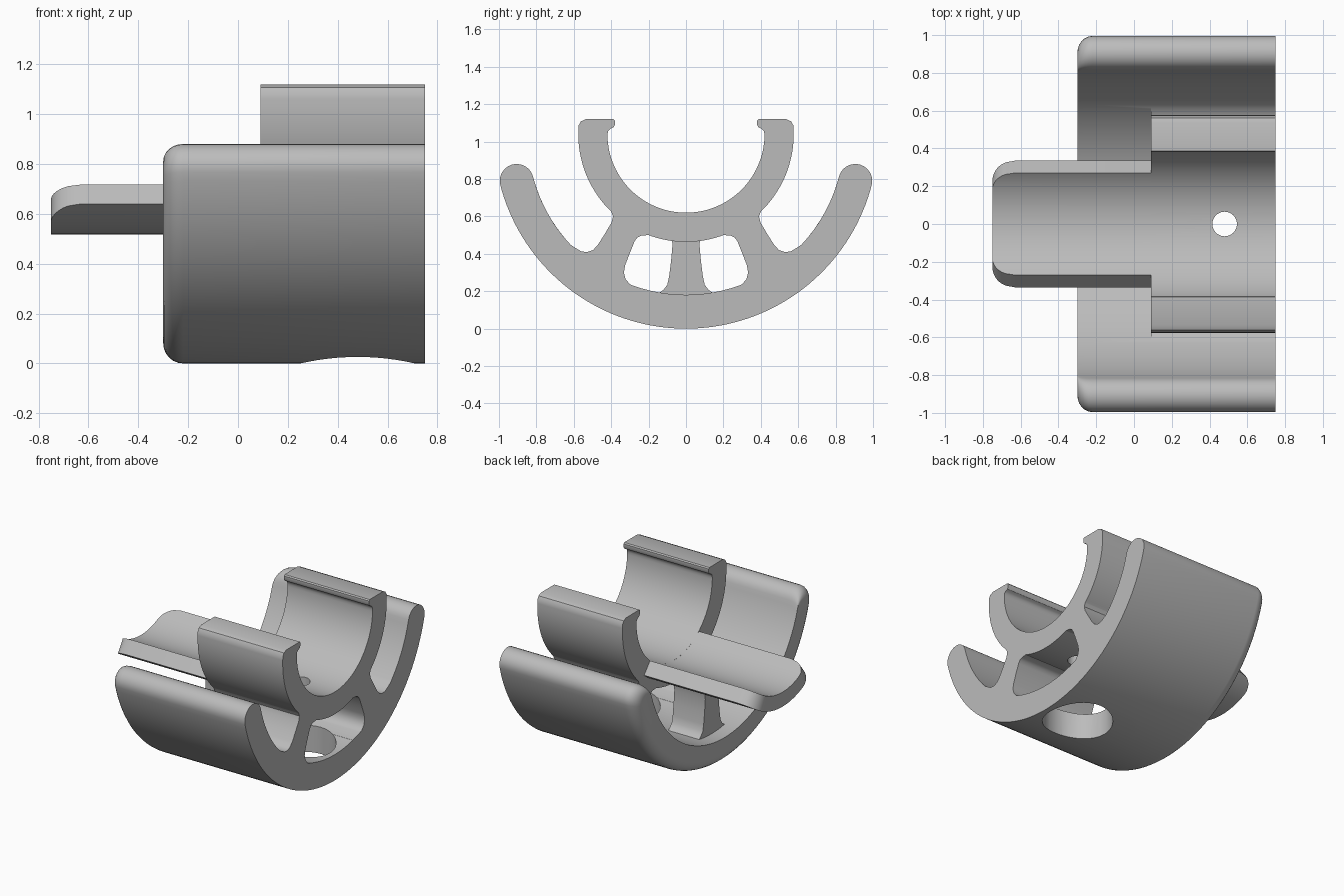
import bpy, bmesh, math
from mathutils import Vector

if "Cube" in bpy.data.objects:
    bpy.data.objects.remove(bpy.data.objects["Cube"])

grey = bpy.data.materials.new("plain grey")
grey.diffuse_color = (0.5, 0.5, 0.5, 1)
grey.use_nodes = True
grey.node_tree.nodes["Principled BSDF"].inputs["Base Color"].default_value = grey.diffuse_color


def make(name, bm):
    bmesh.ops.recalc_face_normals(bm, faces=bm.faces[:])
    me = bpy.data.meshes.new(name)
    bm.to_mesh(me)
    bm.free()
    ob = bpy.data.objects.new(name, me)
    bpy.context.collection.objects.link(ob)
    me.materials.append(grey)
    return ob


def loft(name, sections):
    """Skin a list of (x, [(y, z), ...]) sections and cap both ends."""
    bm = bmesh.new()
    rings = [[bm.verts.new((x, y, z)) for y, z in pts] for x, pts in sections]
    n = len(rings[0])
    for a, b in zip(rings, rings[1:]):
        for i in range(n):
            j = (i + 1) % n
            bm.faces.new((a[i], a[j], b[j], b[i]))
    bm.faces.new(rings[0])
    bm.faces.new(rings[-1])
    return make(name, bm)


def arc(r, cz, a0, a1, n):
    """Arc points, angle in degrees measured from straight down."""
    out = []
    for i in range(n + 1):
        a = math.radians(a0 + (a1 - a0) * i / n)
        out.append((r * math.sin(a), cz - r * math.cos(a)))
    return out


def mirrored(half):
    """Close a half profile that starts and ends on y = 0."""
    return half + [(-y, z) for y, z in reversed(half[1:-1])]


def boolean(target, other, op):
    m = target.modifiers.new("bool", 'BOOLEAN')
    m.operation, m.object, m.solver = op, other, 'EXACT'
    bpy.ops.object.select_all(action='DESELECT')
    bpy.context.view_layer.objects.active = target
    target.select_set(True)
    bpy.ops.object.modifier_apply(modifier=m.name)
    bpy.data.objects.remove(other)


# Outer shell: thick arc with round tips, outer edge rounded at the back end
SC, RI, RO, ROUND = 1.026, 0.845, 1.026, 0.08


def shell_section(inset):
    ro = RO - inset
    m, h = (RI + ro) / 2, (ro - RI) / 2
    tip = 75.4 - math.degrees(inset * 0.5 / m)
    a = math.radians(tip)
    rad, tan = Vector((math.sin(a), -math.cos(a))), Vector((math.cos(a), math.sin(a)))
    c = Vector((0, SC)) + rad * m
    cap = []
    for i in range(1, 12):
        s = math.pi * i / 12
        cap.append(tuple(c + h * (math.cos(s) * rad + math.sin(s) * tan)))
    return mirrored(arc(ro, SC, 0, tip, 36) + cap + arc(RI, SC, tip, 0, 36))


sections = []
for i in range(7):
    t = math.pi / 2 * i / 6
    sections.append((-0.3 + ROUND * (1 - math.cos(t)), shell_section(ROUND * (1 - math.sin(t)))))
sections.append((0.75, shell_section(0)))
body = loft("holder_body", sections)

# Inner cradle with hooked lips
CC = 1.04
lip = [(0.575, 1.085), (0.562, 1.108), (0.535, 1.12), (0.387, 1.12), (0.38, 1.112),
       (0.38, 1.09), (0.388, 1.076), (0.405, 1.068), (0.415, 1.058)]
cradle_pts = mirrored(arc(0.576, CC, 0, 92, 40) + lip + arc(0.42, CC, 90, 0, 40))
cradle = loft("cradle", [(0.09, cradle_pts), (0.75, cradle_pts)])

# Side webs joining cradle and shell, with filleted outlines
web_pts = [(0.45, 0.70), (0.425, 0.657), (0.40, 0.625), (0.39, 0.60), (0.398, 0.568),
           (0.435, 0.505), (0.47, 0.45), (0.497, 0.42), (0.53, 0.409), (0.56, 0.413),
           (0.595, 0.434), (0.65, 0.47), (0.60, 0.36), (0.40, 0.22), (0.18, 0.15),
           (0.20, 0.206), (0.26, 0.22), (0.30, 0.237), (0.323, 0.265), (0.332, 0.30),
           (0.325, 0.34), (0.30, 0.405), (0.275, 0.467), (0.26, 0.487), (0.24, 0.497),
           (0.205, 0.50), (0.18, 0.52), (0.30, 0.60), (0.42, 0.70)]
webs = []
for side, s in (("left", -1), ("right", 1)):
    pts = [(s * y, z) for y, z in web_pts]
    webs.append(loft(side + "_web", [(0.09, pts), (0.75, pts)]))

# Central pillar under the tongue, flared at the foot
pillar_half = [(0, 0.56), (0.085, 0.56), (0.078, 0.49), (0.072, 0.45), (0.08, 0.36),
               (0.09, 0.28), (0.1, 0.235), (0.118, 0.21), (0.15, 0.185), (0.15, 0.13), (0, 0.1)]
pillar_pts = mirrored(pillar_half)
pillar = loft("pillar", [(-0.2, pillar_pts), (0.04, pillar_pts)])

# Curved tongue with rounded free corners
bm = bmesh.new()
N, SPAN, R = 56, math.radians(40), 0.12
cols = []
for i in range(N + 1):
    a = -SPAN + 2 * SPAN * i / N
    d = max(0, R - (SPAN - abs(a)) * 0.47)
    x0 = -0.75 + R - math.sqrt(max(0, R * R - d * d))
    cols.append([bm.verts.new((x, r * math.sin(a), CC - r * math.cos(a)))
                 for x, r in ((x0, 0.4205), (0.1, 0.4205), (0.1, 0.522), (x0, 0.522))])
for a, b in zip(cols, cols[1:]):
    for k in range(4):
        bm.faces.new((a[k], a[(k + 1) % 4], b[(k + 1) % 4], b[k]))
bm.faces.new(cols[0])
bm.faces.new(cols[-1])
tongue = make("tongue", bm)

for part in [cradle] + webs + [tongue, pillar]:
    boolean(body, part, 'UNION')

# Screw hole in the cradle and wide access hole in the shell
for r, z0, z1 in ((0.065, 0.35, 0.85), (0.23, -0.2, 0.33)):
    bm = bmesh.new()
    bmesh.ops.create_cone(bm, cap_ends=True, segments=48, radius1=r, radius2=r, depth=z1 - z0)
    bmesh.ops.translate(bm, verts=bm.verts[:], vec=(0.48, 0, (z0 + z1) / 2))
    cutter = make("hole_cutter", bm)
    cutter.hide_render = True
    boolean(body, cutter, 'DIFFERENCE')

body.data.materials.clear()
body.data.materials.append(grey)
bpy.ops.object.select_all(action='DESELECT')
bpy.context.view_layer.objects.active = body
body.select_set(True)
bpy.ops.object.shade_smooth_by_angle(angle=math.radians(32))
